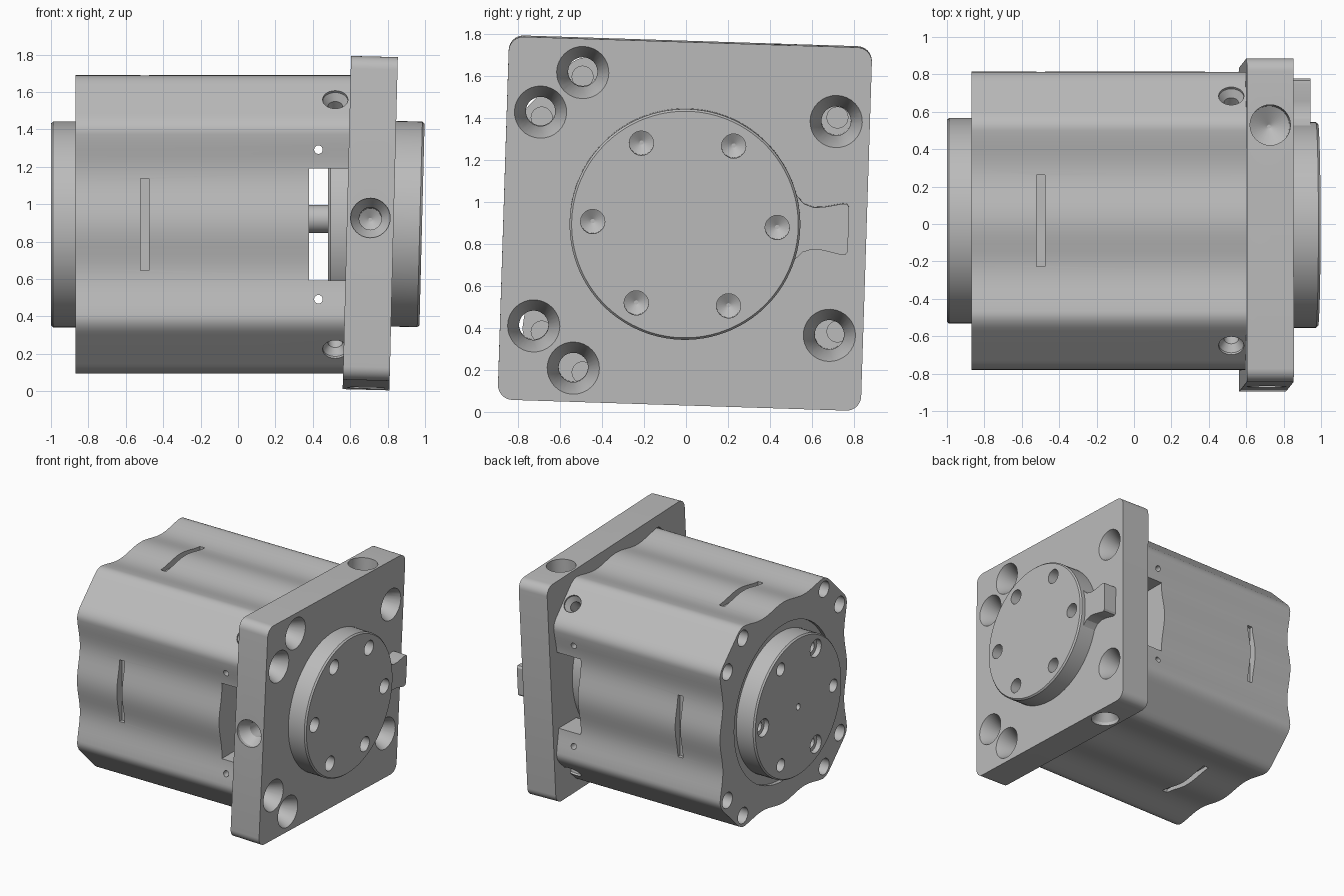
import bpy, bmesh, math
from mathutils import Vector, Matrix

if "Cube" in bpy.data.objects:
    bpy.data.objects.remove(bpy.data.objects["Cube"], do_unlink=True)

grey = bpy.data.materials.new("machined_grey")
grey.use_nodes = True
colour = (0.5, 0.5, 0.5, 1)
grey.diffuse_color = colour
grey.node_tree.nodes["Principled BSDF"].inputs["Base Color"].default_value = colour

X = Vector((1, 0, 0))
CENTRE = Vector((0, 0.017, 0.892))


def bridge(bm, rings):
    """Skin a stack of vertex rings and cap both ends."""
    for a, b in zip(rings, rings[1:]):
        for i in range(len(a)):
            j = (i + 1) % len(a)
            bm.faces.new((a[i], a[j], b[j], b[i]))
    bm.faces.new(rings[0][::-1])
    bm.faces.new(rings[-1])


def lathe(bm, origin, direction, profile, n=48):
    """Turned solid: profile is (radius, distance along direction)."""
    turn = Vector((0, 0, 1)).rotation_difference(Vector(direction)).to_matrix()
    rings = []
    for r, d in profile:
        angles = [math.tau * i / n for i in range(n)]
        rings.append([bm.verts.new(Vector(origin) + turn @ Vector(
            (r * math.cos(t), r * math.sin(t), d))) for t in angles])
    bridge(bm, rings)


def prism(bm, outline, x0, x1):
    """Extrude a (y, z) outline along x."""
    bridge(bm, [[bm.verts.new((x, y, z)) for y, z in outline] for x in (x0, x1)])


def block(bm, low, high, matrix=Matrix()):
    low, high = Vector(low), Vector(high)
    size = Matrix.Diagonal((*(high - low), 1))
    bmesh.ops.create_cube(bm, size=1, matrix=matrix @ Matrix.Translation((low + high) / 2) @ size)


def finish(name, bm, cutter=None, place=Matrix()):
    """Turn bmesh into an object, carve the cutter out, shade it."""
    def make(title, source):
        bmesh.ops.recalc_face_normals(source, faces=source.faces)
        mesh = bpy.data.meshes.new(title)
        source.to_mesh(mesh)
        source.free()
        ob = bpy.data.objects.new(title, mesh)
        bpy.context.collection.objects.link(ob)
        return ob
    ob = make(name, bm)
    if cutter:
        tool = make(name + "_cutter", cutter)
        tool.hide_render = True
        mod = ob.modifiers.new("holes", "BOOLEAN")
        mod.object, mod.solver, mod.use_self = tool, "EXACT", True
        graph = bpy.context.evaluated_depsgraph_get()
        ob.data = bpy.data.meshes.new_from_object(ob.evaluated_get(graph))
        ob.modifiers.clear()
        bpy.data.objects.remove(tool, do_unlink=True)
    ob.data.materials.clear()
    ob.data.materials.append(grey)
    ob.matrix_world = place
    bpy.ops.object.select_all(action="DESELECT")
    ob.select_set(True)
    bpy.context.view_layer.objects.active = ob
    bpy.ops.object.shade_smooth_by_angle(angle=math.radians(25))
    return ob


def hex_points(radius):
    return [(radius * math.cos(k * math.pi / 3), radius * math.sin(k * math.pi / 3)) for k in range(6)]


# Body outline: four gently waved sides joined by rounded chamfers
def body_outline():
    wave = lambda y: 0.78 + 0.018 * math.cos(math.tau * y / 0.53)
    start, mid, end = Vector((0.48, wave(0.48))), Vector((0.535, 0.805)), Vector((0.59, 0.745))
    corner = []
    for k in range(1, 7):
        t = k / 6
        corner.append(tuple(start * (1 - t) ** 2 + mid * 2 * t * (1 - t) + end * t * t))
    side = [(-y, z) for y, z in reversed(corner)]
    side += [(0.48 * k / 12, wave(0.48 * k / 12)) for k in range(-12, 13)] + corner
    points = []
    for c, s in ((1, 0), (0, -1), (-1, 0), (0, 1)):
        points += [(y * c - z * s, y * s + z * c) for y, z in side]
    return points


BOLTS = [(a * sy, b * sz) for a, b in ((0.51, 0.705), (0.705, 0.51))
         for sy in (-1, 1) for sz in (-1, 1)]
place_body = Matrix.Translation(CENTRE)

body, cut = bmesh.new(), bmesh.new()
prism(body, body_outline(), -0.87, 0.608)
# Hollow at the drive end, with a window through both sides
lathe(cut, (0.386, 0, 0), X, [(0.62, 0), (0.62, 0.4)], 64)
block(cut, (0.38, -1, -0.3), (0.75, 1, 0.3))
for z in (-0.4, 0.4):
    lathe(cut, (0.43, -1, z), (0, 1, 0), [(0.023, 0), (0.023, 2)], 16)
# Recess round the rear disc and bolt holes in both ends
lathe(cut, (-0.9, 0, 0), X, [(0.62, 0), (0.62, 0.06)], 64)
for y, z in BOLTS:
    lathe(cut, (-0.9, y, z), X, [(0.063, 0), (0.063, 0.25), (0.01, 0.28)], 24)
    lathe(cut, (0.7, y, z), -X, [(0.05, 0), (0.05, 0.3)], 24)
# Narrow slot on each side, screw hole on each chamfer
for k in range(4):
    spin = Matrix.Rotation(k * math.pi / 2, 4, "X")
    block(cut, (-0.52, -0.245, 0.735), (-0.475, 0.245, 1), spin)
    out = spin @ Vector((0, 1, 1)).normalized()
    lathe(cut, X * 0.52 + out * 0.99, -out,
          [(0.068, 0), (0.068, 0.06), (0.04, 0.1), (0.04, 0.2)], 24)
finish("body", body, cut, place_body)

# Rear disc with alternating plain and counterbored holes
disc, cut = bmesh.new(), bmesh.new()
lathe(disc, (-1, 0, 0), X, [(0.54, 0), (0.55, 0.012), (0.55, 0.2)], 96)
for k, (y, z) in enumerate(hex_points(0.44)):
    if k % 2:
        profile = [(0.05, 0), (0.05, 0.11)]
    else:
        profile = [(0.07, 0), (0.07, 0.05), (0.04, 0.051), (0.04, 0.14)]
    lathe(cut, (-1.01, y, z), X, profile, 24)
lathe(cut, (-1.01, 0, 0), X, [(0.025, 0), (0.025, 0.08)], 16)
finish("rear_disc", disc, cut, place_body)

# Inner bearing and shaft seen through the window
inner = bmesh.new()
lathe(inner, (0.37, 0, 0.03), X, [(0.075, 0), (0.075, 0.12)], 32)
lathe(inner, (0.48, 0, 0), X, [(0.56, 0), (0.58, 0.015), (0.58, 0.11)], 64)
finish("inner_bearing", inner, None, place_body)

# The mounting plate and its hub sit slightly askew
place_plate = (Matrix.Translation((0.707, -0.005, 0.899))
               @ Matrix.Rotation(math.radians(1.45), 4, "Y")
               @ Matrix.Rotation(math.radians(-1.83), 4, "X"))

plate, cut = bmesh.new(), bmesh.new()
half, rad = 0.866, 0.07
outline = []
for k, (sy, sz) in enumerate(((1, 1), (-1, 1), (-1, -1), (1, -1))):
    for i in range(9):
        t = (k + i / 8) * math.pi / 2
        outline.append((sy * (half - rad) + rad * math.cos(t), sz * (half - rad) + rad * math.sin(t)))
prism(plate, outline, -0.125, 0.125)
for y, z in BOLTS:
    if (y, abs(z)) != (0.51, 0.705):
        lathe(cut, (0.126, y, z), -X, [(0.125, 0), (0.07, 0.12), (0.07, 0.3)], 32)
# Edge holes on the front, top and bottom
edge = [(0.106, 0), (0.106, 0.03), (0.06, 0.1), (0.06, 0.25), (0.01, 0.28)]
lathe(cut, (0, -0.87, 0), (0, 1, 0), edge, 32)
lathe(cut, (0, 0.507, 0.87), (0, 0, -1), [(0.108, 0), (0.108, 0.2), (0.01, 0.26)], 32)
lathe(cut, (0, 0.507, -0.87), (0, 0, 1), edge, 32)
finish("mounting_plate", plate, cut, place_plate)

# Front hub with six blind holes
hub, cut = bmesh.new(), bmesh.new()
lathe(hub, (0.12, 0, 0), X, [(0.55, 0), (0.55, 0.145), (0.54, 0.157)], 96)
for y, z in hex_points(0.44):
    lathe(cut, (0.29, y, z), -X, [(0.058, 0), (0.058, 0.1), (0.01, 0.13)], 24)
finish("hub", hub, cut, place_plate)

# Flared locating tab beside the hub
upper = [(0.5, 0.2), (0.53, 0.15), (0.565, 0.115), (0.61, 0.1), (0.66, 0.103),
         (0.75, 0.122), (0.77, 0.12), (0.78, 0.105)]
tab = bmesh.new()
prism(tab, upper + [(y, -z) for y, z in reversed(upper)], 0.12, 0.235)
finish("locating_tab", tab, None, place_plate)
